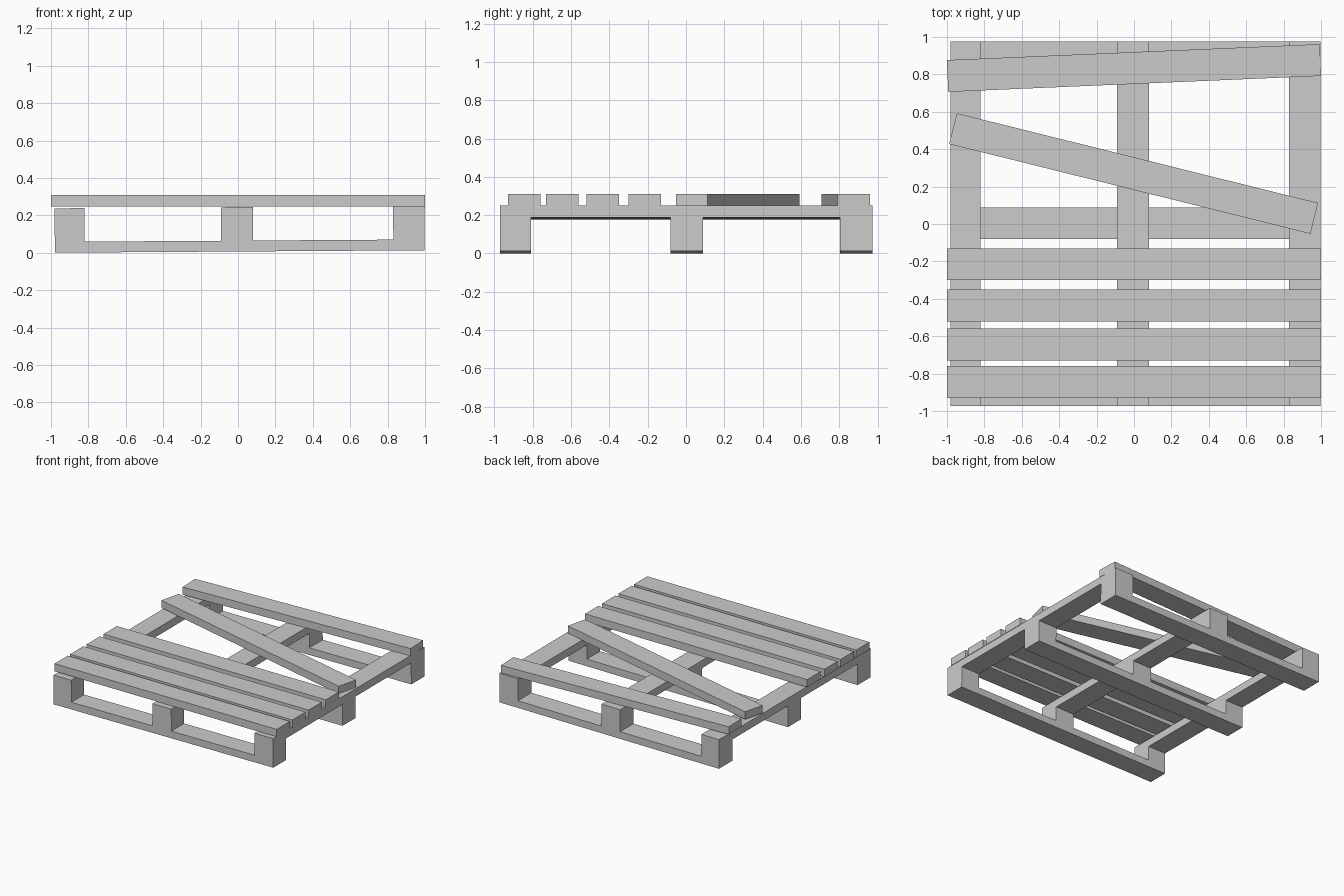
import bpy, bmesh
from math import radians
from mathutils import Matrix, Vector

if "Cube" in bpy.data.objects:
    bpy.data.objects.remove(bpy.data.objects["Cube"])


def finish(bm, name):
    bmesh.ops.recalc_face_normals(bm, faces=bm.faces)
    me = bpy.data.meshes.new(name)
    bm.to_mesh(me)
    bm.free()
    ob = bpy.data.objects.new(name, me)
    bpy.context.collection.objects.link(ob)
    return ob


def board(name, x, y, length, angle=0.0):
    """Deck plank lying on the frame, turned about z."""
    bm = bmesh.new()
    bmesh.ops.create_cube(bm, size=1, matrix=Matrix.Diagonal((length, 0.17, 0.062, 1)))
    ob = finish(bm, name)
    ob.location = (x, y, 0.279)
    ob.rotation_euler.z = radians(angle)


# Frame: solid cells on a 5 x 5 x 3 grid (skids, blocks, stringers), outer skin only
XS = [-0.98, -0.82, -0.09, 0.08, 0.83, 0.997]
YS = [-0.972, -0.808, -0.08, 0.088, 0.803, 0.975]
ZS = [0.007, 0.065, 0.181, 0.244]


def solid(i, j, k):
    if not (0 <= i < 5 and 0 <= j < 5 and 0 <= k < 3):
        return False
    on_x, on_y = i % 2 == 0, j % 2 == 0
    return (on_y, on_x and on_y, on_x)[k]


bm = bmesh.new()
verts = {}


def vert(key):
    if key not in verts:
        i, j, k = key
        verts[key] = bm.verts.new((XS[i], YS[j], ZS[k]))
    return verts[key]


for i in range(5):
    for j in range(5):
        for k in range(3):
            if not solid(i, j, k):
                continue
            for axis in range(3):
                for side in (0, 1):
                    n = [i, j, k]
                    n[axis] += 2 * side - 1
                    if solid(*n):
                        continue
                    quad = []
                    for a, b in ((0, 0), (1, 0), (1, 1), (0, 1)):
                        c = [i, j, k]
                        c[axis] += side
                        c[(axis + 1) % 3] += a
                        c[(axis + 2) % 3] += b
                        quad.append(vert(tuple(c)))
                    bm.faces.new(quad)
bmesh.ops.recalc_face_normals(bm, faces=bm.faces)
# The frame sags slightly to the left
bmesh.ops.rotate(bm, verts=bm.verts, cent=Vector((0, 0, 0.13)),
                 matrix=Matrix.Rotation(radians(-0.37), 3, 'Y'))
finish(bm, "pallet_frame")

# Straight deck boards
for n, y in enumerate((-0.845, -0.645, -0.435, -0.215)):
    board(f"deck_board_{n + 1}", 0, y, 2.0)

# Loose, crooked boards
board("slanted_board", -0.002, 0.27, 1.99, -13.95)
board("crooked_back_board", 0, 0.834, 1.995, 2.45)
